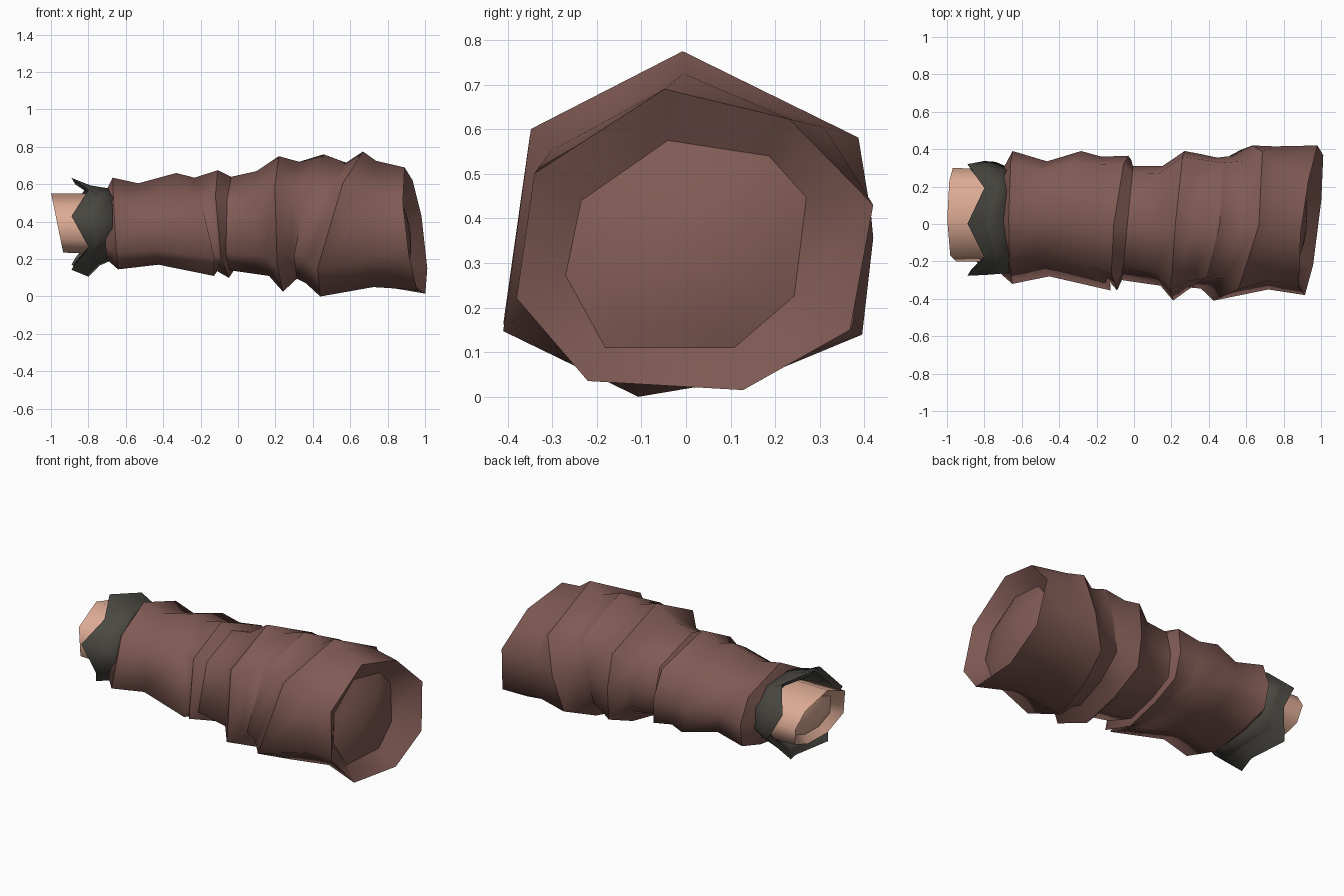
import bpy, bmesh, math

if "Cube" in bpy.data.objects:
    bpy.data.objects.remove(bpy.data.objects["Cube"])


def material(name, rgb):
    m = bpy.data.materials.new(name)
    m.diffuse_color = (*rgb, 1)
    m.use_nodes = True
    m.node_tree.nodes["Principled BSDF"].inputs["Base Color"].default_value = m.diffuse_color
    return m


def loft(name, rings, mat, sharp=(), smooth=True):
    """Skin equal-length point rings, cap both ends, keep the listed rings sharp."""
    bm = bmesh.new()
    loops = [[bm.verts.new(p) for p in r] for r in rings]
    n = len(loops[0])
    for a, b in zip(loops, loops[1:]):
        for i in range(n):
            j = (i + 1) % n
            bm.faces.new((a[i], a[j], b[j], b[i]))
    bm.faces.new(loops[0])
    bm.faces.new(loops[-1])
    bmesh.ops.recalc_face_normals(bm, faces=bm.faces)
    for f in bm.faces:
        f.smooth = smooth
    for k in sharp:
        for i in range(n):
            bm.edges.get((loops[k][i], loops[k][(i + 1) % n])).smooth = False
    me = bpy.data.meshes.new(name)
    bm.to_mesh(me)
    bm.free()
    me.materials.append(mat)
    ob = bpy.data.objects.new(name, me)
    bpy.context.collection.objects.link(ob)
    return ob


def ring(profile, xt, zt, xb, zb, xl, yl, xr, yr):
    """Tilted ring through its top, bottom, left (+y) and right (-y) extremes."""
    cx, cy, cz = (xt + xb + xl + xr) / 4, (yl + yr) / 2, (zt + zb) / 2
    return [(cx + v * (xt - xb) / 2 + u * (xl - xr) / 2,
             cy + u * (yl - yr) / 2, cz + v * (zt - zb) / 2) for u, v in profile]


def dome(base, bulge):
    """Shrinking copies of a ring pushed along x, forming a rounded end."""
    c = [sum(p[k] for p in base) / len(base) for k in range(3)]
    out = []
    for s in (.8, .5, .2):
        out.append([tuple(c[k] + (p[k] - c[k]) * s + (bulge * (1 - s * s) if k == 0 else 0)
                          for k in range(3)) for p in base])
    return out


def blend(p, q):
    return [((a + c) / 2, (b + d) / 2) for (a, b), (c, d) in zip(p, q)]


cloth = material("brown cloth", (0.216, 0.102, 0.089))
lining = material("dark grey cuff", (0.070, 0.066, 0.055))
skin = material("skin", (0.72, 0.41, 0.30))

# Cross-sections: slim forearm, folded cloth and the rounder open end
slim = [(-.66, .5), (-.03, 1), (.82, .58), (1, -.05),
        (.92, -.64), (.4, -.88), (-.27, -1), (-1, -.64)]
fold = [(-.85, .55), (-.03, 1), (.92, .5), (1, -.08),
        (.94, -.64), (.4, -.88), (-.27, -1), (-1, -.62)]
mouth = [(-.9, .44), (-.17, 1), (.53, .8), (1, .23),
         (.87, -.6), (.27, -1), (-.6, -.94), (-1, -.39)]
half = blend(slim, fold)
mixed = blend(fold, mouth)

# Sleeve: wrinkled tube from the wrist end to the open end
folds = [
    (slim, -.70, .57, -.70, .20, -.70, .30, -.71, -.27),
    (slim, -.66, .635, -.63, .145, -.66, .39, -.67, -.32),
    (slim, -.54, .605, -.43, .17, -.46, .335, -.48, -.28),
    (slim, -.32, .66, -.13, .11, -.30, .39, -.20, -.355),
    (half, -.23, .635, -.11, .135, -.18, .36, -.17, -.31),
    (half, -.12, .675, -.05, .10, -.02, .365, -.10, -.355),
    (half, -.04, .64, -.04, .14, 0, .31, -.06, -.30),
    (half, .10, .67, .17, .11, .15, .31, .12, -.33),
    (fold, .22, .75, .25, .025, .27, .39, .20, -.41),
    (fold, .32, .72, .30, .08, .36, .375, .29, -.36),
    (fold, .45, .76, .32, .095, .46, .355, .35, -.34),
    (fold, .58, .715, .38, .07, .54, .365, .42, -.345),
    (fold, .67, .775, .46, 0, .64, .42, .49, -.41),
    (mixed, .74, .725, .73, .04, .75, .415, .72, -.35),
    (mouth, .91, .69, 1.0, .015, .98, .42, .885, -.38),
]
sleeve = [ring(*f) for f in folds]

# Shallow recess with a rounded end inside the open mouth
socket = [(-1, .31), (-.87, .42), (-.15, 1), (.69, .85),
          (1, .45), (.9, -.5), (.4, -1), (-.67, -1)]
socket = [socket[1], socket[2], socket[3], socket[4],
          socket[5], socket[6], socket[7], (-1, -.3)]
base = ring(socket, .83, .575, .89, .11, .88, .27, .84, -.27)
sleeve += [base] + dome(base, .06)
loft("sleeve", sleeve, cloth, sharp=(0, 1, 5, 6, 8, 10, 12, 14, 15))

# Cuff: ragged lining with five points sticking out of the sleeve
star = [(math.cos(math.radians(95 + 36 * i)), math.sin(math.radians(95 + 36 * i)))
        for i in range(10)]


def ragged(cy, cz, ry, rz, x_tip, x_notch):
    return [(x_notch if i % 2 else x_tip, cy + u * ry, cz + v * rz)
            for i, (u, v) in enumerate(star)]


cuff = [ragged(.02, .385, .29, .19, -.67, -.67),
        ragged(.03, .38, .31, .215, -.79, -.74),
        ragged(.03, .37, .315, .265, -.89, -.80),
        ragged(.03, .375, .28, .225, -.87, -.78),
        ragged(.03, .385, .25, .17, -.74, -.74)]
loft("cuff", cuff, lining, sharp=(1, 2, 3))

# Wrist: short stump of the arm with a rounded end set in its rim
rim = ring(mixed, -1.0, .55, -.935, .23, -.965, .30, -.965, -.20)
inner = ring(mixed, -.94, .50, -.90, .27, -.91, .22, -.91, -.13)
arm = [ring(mixed, -.70, .55, -.70, .22, -.70, .29, -.70, -.20), rim, inner]
arm += dome(inner, -.035)
loft("wrist", arm, skin, sharp=(0, 1, 2))
